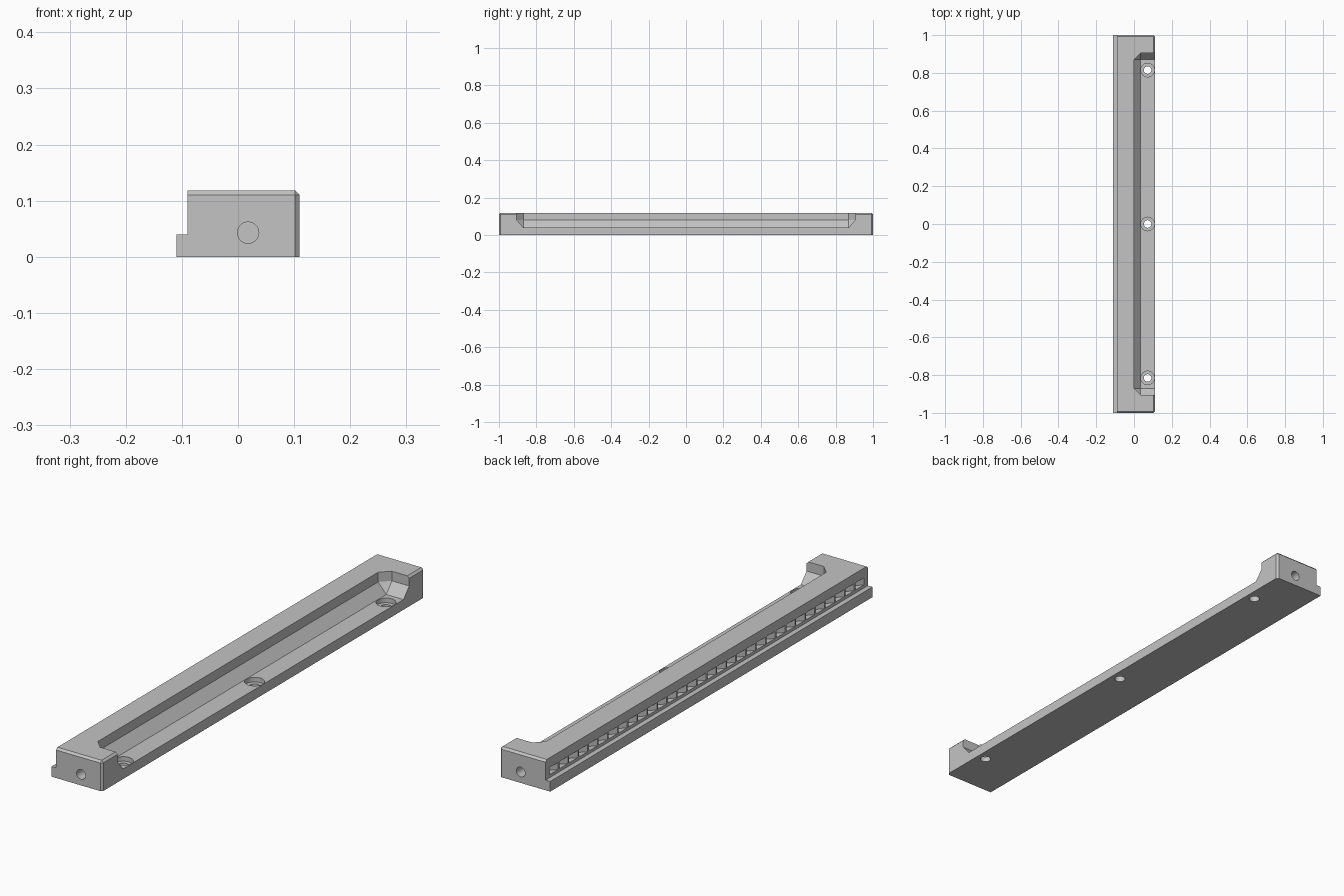
import bpy, bmesh, math
from mathutils import Matrix

cube = bpy.data.objects.get("Cube")
if cube:
    bpy.data.objects.remove(cube, do_unlink=True)

grey = bpy.data.materials.new("plain grey")
grey.use_nodes = True
grey.diffuse_color = (0.55, 0.55, 0.55, 1)
grey.node_tree.nodes["Principled BSDF"].inputs["Base Color"].default_value = grey.diffuse_color

HALF, RIGHT, WALL, TOP = 1.0, 0.11, -0.09, 0.118
FLOOR, SLOPE_TOP, CHAMFER = 0.04, 0.08, 0.008


def make_object(name, bm):
    bmesh.ops.recalc_face_normals(bm, faces=bm.faces)
    mesh = bpy.data.meshes.new(name)
    bm.to_mesh(mesh)
    bm.free()
    obj = bpy.data.objects.new(name, mesh)
    bpy.context.collection.objects.link(obj)
    return obj


def prism(bm, points, offset):
    """Extrude a flat polygon by an offset."""
    face = bm.faces.new([bm.verts.new(p) for p in points])
    new = bmesh.ops.extrude_face_region(bm, geom=[face])["geom"]
    bmesh.ops.translate(bm, vec=offset, verts=[g for g in new if isinstance(g, bmesh.types.BMVert)])


def cylinder(bm, centre, radius, depth, along_y=False):
    matrix = Matrix.Translation(centre)
    if along_y:
        matrix = matrix @ Matrix.Rotation(math.pi / 2, 4, 'X')
    bmesh.ops.create_cone(bm, cap_ends=True, segments=40, radius1=radius,
                          radius2=radius, depth=depth, matrix=matrix)


# Stepped bar with a ledge along one side
bm = bmesh.new()
profile = [(-RIGHT, 0), (RIGHT, 0), (RIGHT, TOP), (WALL, TOP), (WALL, 0.04), (-RIGHT, 0.04)]
prism(bm, [(x, -HALF, z) for x, z in profile], (0, 2 * HALF, 0))


def chamfered(edge):
    a, b = (v.co for v in edge.verts)
    at_right = min(a.x, b.x) > RIGHT - 0.001
    at_top = min(a.z, b.z) > TOP - 0.001
    at_end = abs(a.y + b.y) > HALF
    return (at_right and at_top) or (at_end and (at_right or at_top))


bmesh.ops.bevel(bm, geom=[e for e in bm.edges if chamfered(e)], offset=CHAMFER,
                segments=1, affect='EDGES', clamp_overlap=True)
bar = make_object("rail_body", bm)
bar.data.materials.append(grey)

cutters = []

# Open pocket with sloped lower walls and clipped corners
bm = bmesh.new()
for s in (-1, 1):
    for x, y, z in [(0.035, 0.87, FLOOR), (0.2, 0.87, FLOOR)]:
        bm.verts.new((x, s * y, z))
    for z in (SLOPE_TOP, 0.2):
        for x, y in [(0, 0.87), (0.035, 0.905), (0.2, 0.905)]:
            bm.verts.new((x, s * y, z))
bmesh.ops.convex_hull(bm, input=bm.verts)
bmesh.ops.dissolve_limit(bm, angle_limit=0.01, verts=bm.verts, edges=bm.edges)
cutters.append(make_object("pocket_cutter", bm))

# Counterbored mounting holes
for name, radius, bottom in [("counterbore_cutter", 0.036, 0.022), ("screw_hole_cutter", 0.02, -0.05)]:
    bm = bmesh.new()
    for y in (-0.815, 0, 0.815):
        cylinder(bm, (0.072, y, (bottom + 0.07) / 2), radius, 0.07 - bottom)
    cutters.append(make_object(name, bm))

# Blind holes in both ends
bm = bmesh.new()
for s in (-1, 1):
    cylinder(bm, (0.018, s * HALF, 0.043), 0.019, 0.12, along_y=True)
cutters.append(make_object("end_hole_cutter", bm))

# Row of V notches along the stepped wall
bm = bmesh.new()
COUNT = 32
pitch = 1.96 / COUNT
for i in range(COUNT):
    y = (i - (COUNT - 1) / 2) * pitch
    w = pitch * 0.44
    prism(bm, [(WALL - 0.01, y - w, 0.052), (WALL, y - w, 0.052), (WALL + 0.025, y, 0.052),
               (WALL, y + w, 0.052), (WALL - 0.01, y + w, 0.052)], (0, 0, 0.028))
cutters.append(make_object("notch_cutter", bm))

# Cut everything out and keep the finished mesh
for cutter in cutters:
    cutter.hide_render = True
    mod = bar.modifiers.new(cutter.name, 'BOOLEAN')
    mod.operation = 'DIFFERENCE'
    mod.solver = 'EXACT'
    mod.object = cutter
bpy.context.view_layer.update()
depsgraph = bpy.context.evaluated_depsgraph_get()
finished = bpy.data.meshes.new_from_object(bar.evaluated_get(depsgraph))
bar.modifiers.clear()
bar.data = finished
finished.materials.clear()
finished.materials.append(grey)
for poly in finished.polygons:
    poly.material_index = 0
for cutter in cutters:
    bpy.data.objects.remove(cutter, do_unlink=True)

# Smooth round holes, crisp edges elsewhere
bpy.ops.object.select_all(action='DESELECT')
bar.select_set(True)
bpy.context.view_layer.objects.active = bar
bpy.ops.object.shade_smooth_by_angle(angle=math.radians(25))
